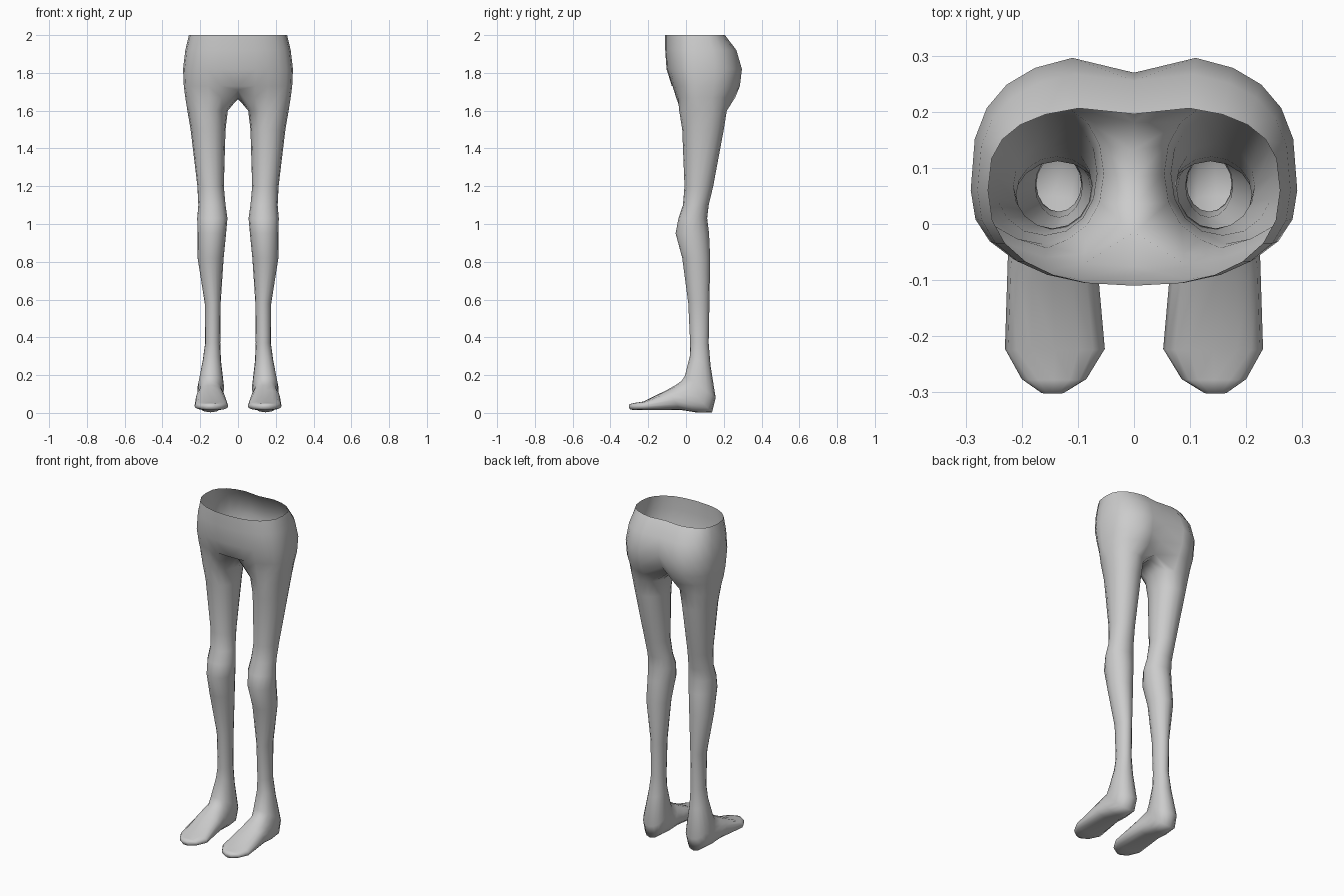
import bpy, bmesh
from math import sin, cos, pi, copysign

if "Cube" in bpy.data.objects:
    bpy.data.objects.remove(bpy.data.objects["Cube"])

N = 16  # sides of each leg ring; k=0 outer, 4 back, 8 inner, 12 front

# Foot, toe to ankle: front (y, z), back (y, z), inner x, outer x
FOOT = [
    (-.302, .045, -.30, .02, .125, .165),
    (-.278, .052, -.275, .014, .085, .2),
    (-.225, .06, -.22, .014, .052, .23),
    (-.1, .122, -.03, .016, .066, .225),
    (-.055, .147, .05, .003, .072, .22),
    (-.025, .168, .138, .003, .078, .213),
    (-.006, .195, .157, .08, .074, .214),
    (.02, .3, .13, .25, .09, .187),
]
# Shin to thigh: z, front y, back y, inner x, outer x
SHAFT = [
    (.37, .022, .12, .094, .174),
    (.58, .012, .124, .092, .176),
    (.82, -.02, .128, .076, .214),
    (.95, -.055, .122, .063, .214),
    (1.03, -.04, .112, .056, .216),
    (1.1, -.016, .12, .066, .21),
    (1.2, -.008, .144, .075, .215),
    (1.5, -.02, .2, .066, .251),
    (1.6, -.036, .216, .054, .268),
]
# Hips: z, half width, front y, back y
HIPS = [
    (1.67, .279, -.056, .266),
    (1.73, .287, -.075, .291),
    (1.82, .291, -.103, .302),
    (1.92, .279, -.11, .272),
    (2, .26, -.11, .21),
]


def spow(v, p):
    return copysign(abs(v) ** p, v) if abs(v) > 1e-6 else 0.0


def leg_ring(yf, zf, yb, zb, xi, xo, p):
    """Tilted superellipse running from a front point to a back point."""
    pts = []
    for k in range(N):
        a = 2 * pi * k / N
        t = (spow(sin(a), p) + 1) / 2
        x = (xi + xo) / 2 + (xo - xi) / 2 * spow(cos(a), p)
        pts.append((x, yf + (yb - yf) * t, zf + (zb - zf) * t))
    return pts


def hip_ring(z, w, yf, yb):
    """Half ring from front centre to the cleft at back centre."""
    pts, cy = [], .06
    for j in range(13):
        a = -pi / 2 + pi * j / 12
        p, reach = (.72, yb - cy) if j > 6 else (.85, cy - yf)
        pts.append([w * spow(cos(a), p), cy + reach * spow(sin(a), p), z])
    pts[0][0] = pts[12][0] = 0
    pts[12][1] -= .014 + .07 * ((2 - z) / .33) ** 2.2  # cleft deepens downward
    return pts


bm = bmesh.new()


def add(pts):
    return [bm.verts.new(p) for p in pts]


def bridge(a, b, closed):
    n = len(a)
    for i in range(n if closed else n - 1):
        j = (i + 1) % n
        bm.faces.new((a[i], a[j], b[j], b[i]))


# Foot and leg
rings = [add(leg_ring(*r, .72 + .03 * i)) for i, r in enumerate(FOOT)]
rings += [add(leg_ring(yf, z, yb, z, xi, xo, 1 if z < 1.4 else .93))
          for z, yf, yb, xi, xo in SHAFT]
for a, b in zip(rings, rings[1:]):
    bridge(a, b, True)
bm.faces.new(list(reversed(rings[0])))

# Crotch ring: outer side follows the hips, inner side arches on the centre plane
arc = [k % N for k in range(10, 23)]
pts = [None] * N
for k, p in zip(arc, hip_ring(*HIPS[0])):
    pts[k] = p
for i in range(5):
    s = i / 4
    pts[6 + i] = (0, .181 - .196 * s, 1.67 - .065 * s + .105 * s * s)
crotch = add(pts)
bridge(rings[-1], crotch, True)

# Hips up to the open waist
low = [crotch[k] for k in arc]
for r in HIPS[1:]:
    high = add(hip_ring(*r))
    bridge(low, high, False)
    low = high

mesh = bpy.data.meshes.new("lower_body")
bm.to_mesh(mesh)
bm.free()
mesh.shade_smooth()
body = bpy.data.objects.new("lower_body", mesh)
bpy.context.collection.objects.link(body)

# Other half
mirror = body.modifiers.new("Mirror", 'MIRROR')
mirror.use_axis[0] = True
mirror.use_clip = True
mirror.merge_threshold = .001
